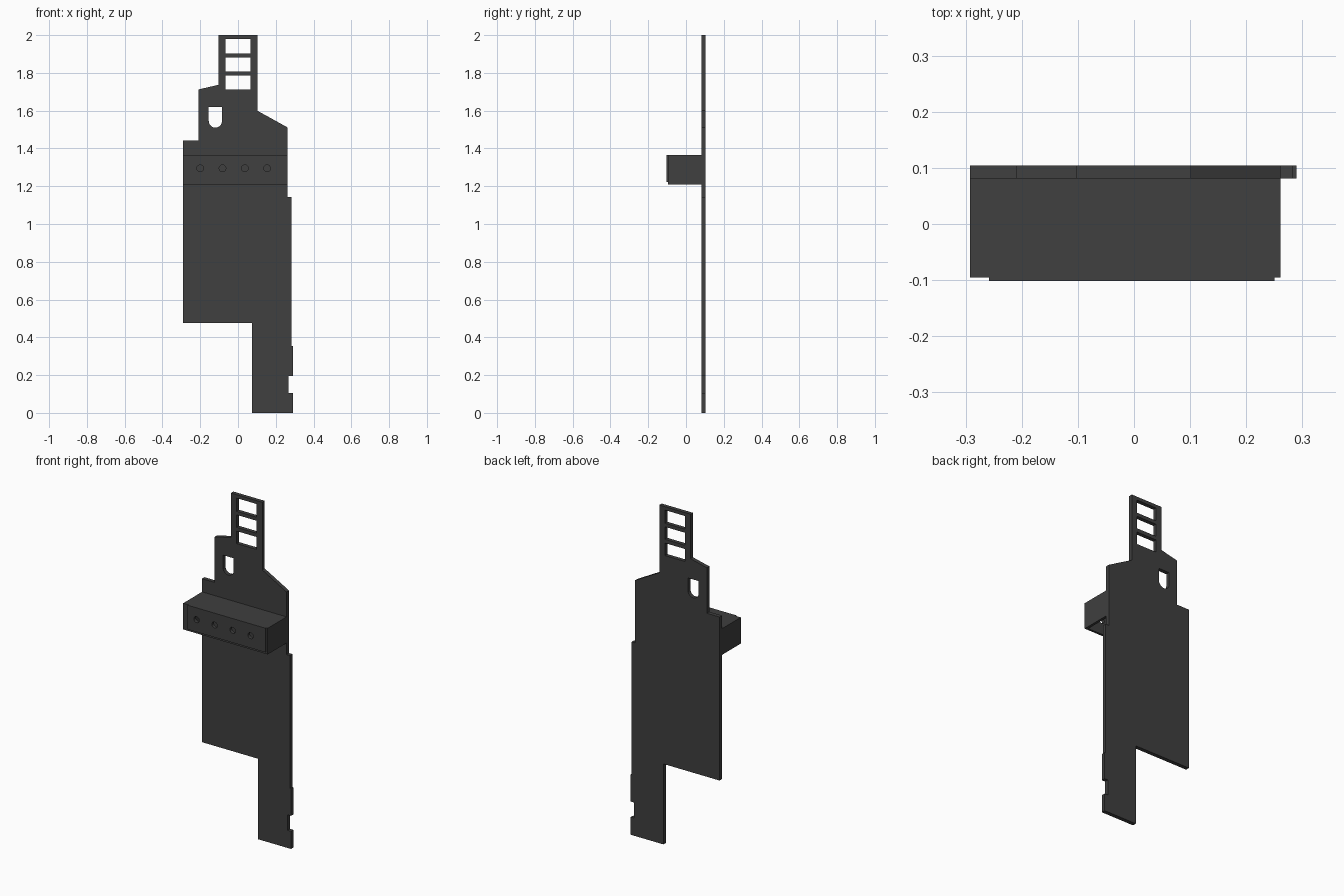
import bpy, bmesh, math
from mathutils import Vector

if "Cube" in bpy.data.objects:
    bpy.data.objects.remove(bpy.data.objects["Cube"])

mat = bpy.data.materials.new("charcoal")
mat.diffuse_color = (0.05, 0.05, 0.05, 1)
mat.use_nodes = True
mat.node_tree.nodes["Principled BSDF"].inputs["Base Color"].default_value = mat.diffuse_color


def rect(x0, x1, z0, z1):
    return [(x0, z0), (x1, z0), (x1, z1), (x0, z1)]


def circle(x, z, r, n=16):
    return [(x + r * math.cos(2 * math.pi * i / n),
             z + r * math.sin(2 * math.pi * i / n)) for i in range(n)]


def sheet(name, loops, y0, y1):
    """Fill an outline with holes in the XZ plane and extrude it from y0 to y1."""
    bm = bmesh.new()
    for pts in loops:
        vs = [bm.verts.new((x, y0, z)) for x, z in pts]
        for a, b in zip(vs, vs[1:] + vs[:1]):
            bm.edges.new((a, b))
    bmesh.ops.triangle_fill(bm, use_beauty=True, edges=bm.edges[:], normal=(0, -1, 0))
    ext = bmesh.ops.extrude_face_region(bm, geom=bm.faces[:], use_keep_orig=True)
    bmesh.ops.translate(bm, vec=Vector((0, y1 - y0, 0)),
                        verts=[v for v in ext["geom"] if isinstance(v, bmesh.types.BMVert)])
    bmesh.ops.dissolve_limit(bm, angle_limit=0.001, verts=bm.verts[:], edges=bm.edges[:])
    bmesh.ops.recalc_face_normals(bm, faces=bm.faces[:])
    me = bpy.data.meshes.new(name)
    bm.to_mesh(me)
    bm.free()
    me.materials.append(mat)
    ob = bpy.data.objects.new(name, me)
    bpy.context.collection.objects.link(ob)
    return ob


# Tall flat back plate with stepped outline
outline = [(0.075, 0), (0.29, 0), (0.29, 0.104), (0.267, 0.104), (0.267, 0.196),
           (0.29, 0.196), (0.29, 0.355), (0.283, 0.355), (0.283, 1.142), (0.261, 1.142),
           (0.261, 1.512), (0.102, 1.6), (0.102, 2), (-0.103, 2), (-0.103, 1.737),
           (-0.21, 1.712), (-0.21, 1.443), (-0.292, 1.443), (-0.292, 0.476), (0.075, 0.476)]

# Three windows in the neck and a round-bottomed slot
windows = [rect(-0.065, 0.065, z0, z1)
           for z0, z1 in ((1.711, 1.785), (1.807, 1.881), (1.902, 1.98))]
slot = [(-0.155, 1.619), (-0.085, 1.619)] + [
    (-0.12 + 0.035 * math.cos(math.pi * i / 10), 1.545 - 0.035 * math.sin(math.pi * i / 10))
    for i in range(11)]
sheet("back_plate", [outline, *windows, slot], 0.081, 0.104)

# Shelf box: top, ends and front wall, open underneath
holes = [circle(x, 1.295, 0.018) for x in (-0.2, -0.082, 0.036, 0.154)]
sheet("shelf_top", [rect(-0.292, 0.261, 1.35, 1.365)], -0.095, 0.081)
sheet("shelf_left_end", [rect(-0.292, -0.277, 1.21, 1.35)], -0.095, 0.081)
sheet("shelf_right_end", [rect(0.246, 0.261, 1.21, 1.35)], -0.095, 0.081)
sheet("shelf_front", [rect(-0.277, 0.246, 1.21, 1.35), *holes], -0.095, -0.082)

# Thin raised facing panel with the same row of holes
sheet("front_panel", [rect(-0.258, 0.25, 1.222, 1.365), *holes], -0.102, -0.095)
